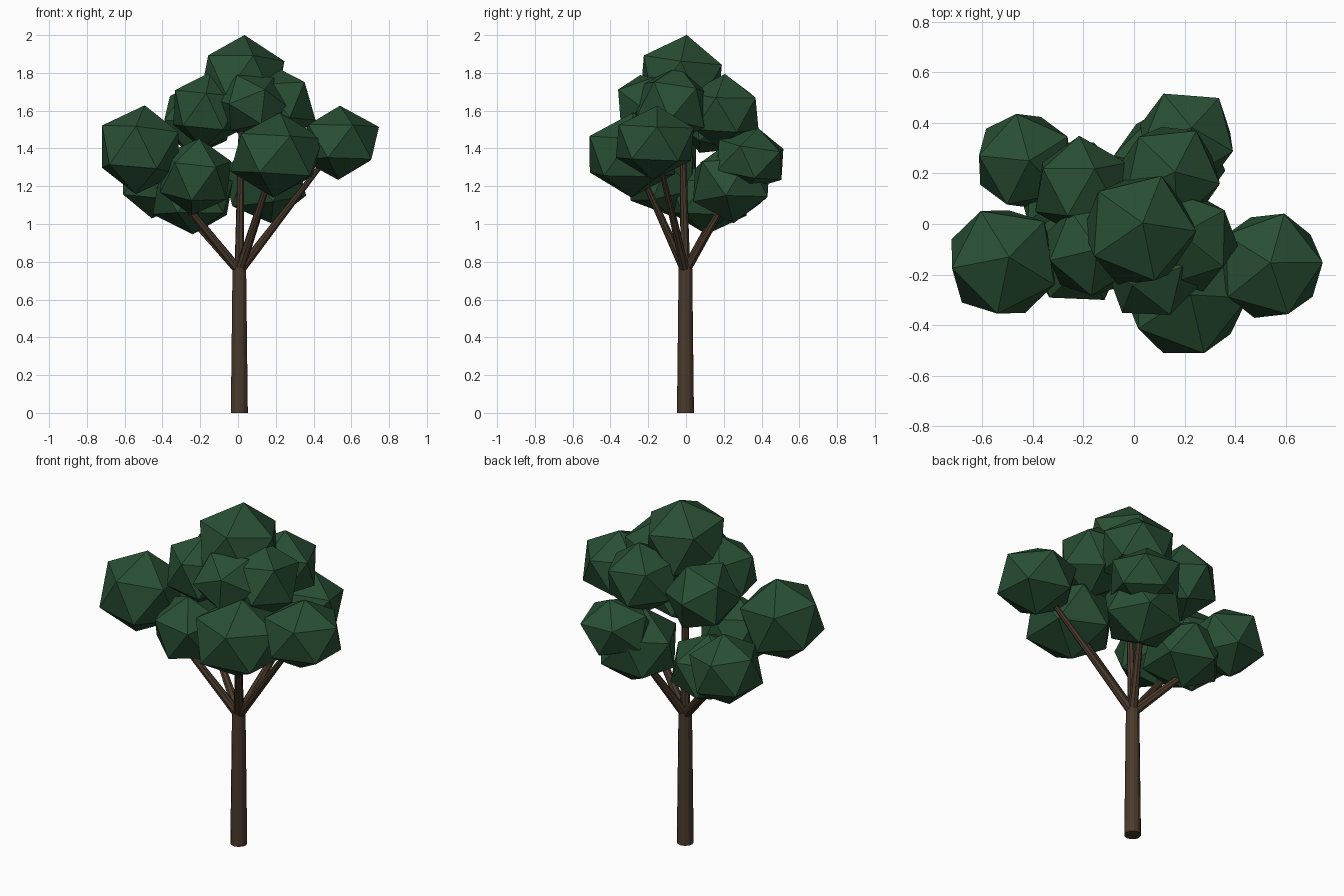
import bpy, bmesh, math
from mathutils import Vector, Matrix, Quaternion

cube = bpy.data.objects.get("Cube")
if cube:
    bpy.data.objects.remove(cube, do_unlink=True)


def material(name, rgb):
    mat = bpy.data.materials.new(name)
    mat.use_nodes = True
    mat.diffuse_color = (*rgb, 1)
    bsdf = next(n for n in mat.node_tree.nodes if n.type == 'BSDF_PRINCIPLED')
    bsdf.inputs["Base Color"].default_value = (*rgb, 1)
    bsdf.inputs["Roughness"].default_value = 0.9
    return mat


leaf = material("leaf green", (0.022, 0.078, 0.034))
bark = material("bark brown", (0.068, 0.043, 0.025))


def finish(bm, name, mat):
    mesh = bpy.data.meshes.new(name)
    bm.to_mesh(mesh)
    bm.free()
    mesh.materials.append(mat)
    obj = bpy.data.objects.new(name, mesh)
    bpy.context.collection.objects.link(obj)


def limb(name, start, end, r1, r2, sides):
    """Tapered cylinder between two points."""
    a, b = Vector(start), Vector(end)
    turn = (b - a).to_track_quat('Z', 'Y').to_matrix().to_4x4()
    bm = bmesh.new()
    bmesh.ops.create_cone(bm, cap_ends=True, segments=sides, radius1=r1, radius2=r2,
                          depth=(b - a).length,
                          matrix=Matrix.Translation((a + b) / 2) @ turn)
    finish(bm, name, bark)


def clump(name, centre, radius, tip, spin, squash=1.0):
    """Faceted leaf ball with one corner aimed along tip, spun in degrees, then flattened."""
    aim = Vector((0, 0, 1)).rotation_difference(Vector(tip))
    turn = aim @ Quaternion((0, 0, 1), math.radians(spin))
    bm = bmesh.new()
    bmesh.ops.create_icosphere(bm, subdivisions=1, radius=radius)
    # put a known corner of the upper ring on the +x side before spinning
    top = max(bm.verts, key=lambda v: v.co.z)
    ring = top.link_edges[0].other_vert(top).co
    base = Matrix.Rotation(-math.atan2(ring.y, ring.x), 4, 'Z')
    flatten = Matrix.Diagonal((1, 1, squash, 1))
    bm.transform(Matrix.Translation(centre) @ flatten @ turn.to_matrix().to_4x4() @ base)
    finish(bm, name, leaf)


# Leaf clumps: centre, radius, corner direction, spin, flattening
clumps = {
    "top_leaves": ((0.022, -0.025, 1.765), 0.245, (0.05, 0.12, 1), 68, 0.97),
    "right_leaves": ((-0.518, -0.15, 1.393), 0.242, (0.1, 0.08, 1), 45, 0.98),
    "left_leaves": ((0.535, -0.165, 1.43), 0.234, (0.02, 0.05, 1), 2, 0.84),
    "front_leaves": ((0.205, -0.285, 1.365), 0.265, (0.28, -0.88, 0.46), 31, 0.85),
    "back_right_leaves": ((-0.435, 0.25, 1.23), 0.212, (0.1, 0, 1), 30, 0.95),
    "back_left_leaves": ((0.208, 0.34, 1.34), 0.21, (0.1, 0.2, 1), 50, 0.82),
    "low_back_left_leaves": ((0.14, 0.24, 1.22), 0.235, (0.15, 0.05, -1), 10, 0.93),
    "low_back_right_leaves": ((-0.24, 0.12, 1.14), 0.238, (0, -0.05, -1), 40, 0.82),
    "low_front_right_leaves": ((-0.225, -0.13, 1.25), 0.208, (0.1, -0.2, 1), 15),
    "upper_back_leaves": ((0.14, 0.195, 1.595), 0.218, (0.1, 0.05, 1), 60, 0.92),
    "upper_back_right_leaves": ((-0.21, 0.145, 1.56), 0.205, (0.3, 0.4, 1), 25),
    "upper_front_right_leaves": ((-0.165, -0.1, 1.6), 0.205, (0.1, 0, 1), 50),
    "upper_front_leaves": ((0.075, -0.195, 1.635), 0.198, (0.35, -0.85, 0.45), 0, 0.88),
    "upper_left_leaves": ((0.21, -0.07, 1.625), 0.215, (-0.1, 0.15, 1), 35),
}
for name, spec in clumps.items():
    clump(name, *spec)

# Trunk
fork = Vector((0.007, -0.003, 0.77))
limb("trunk", (0.007, -0.003, 0), fork, 0.045, 0.036, 12)

# Branches fan out from the trunk top into the clumps
for goal, reach in (("right_leaves", 0.8), ("left_leaves", 0.8), ("front_leaves", 0.9),
                    ("back_right_leaves", 0.85), ("back_left_leaves", 0.85),
                    ("top_leaves", 0.85)):
    tip = fork.lerp(Vector(clumps[goal][0]), reach)
    limb("branch_to_" + goal, fork - Vector((0, 0, 0.02)), tip, 0.026, 0.014, 8)
